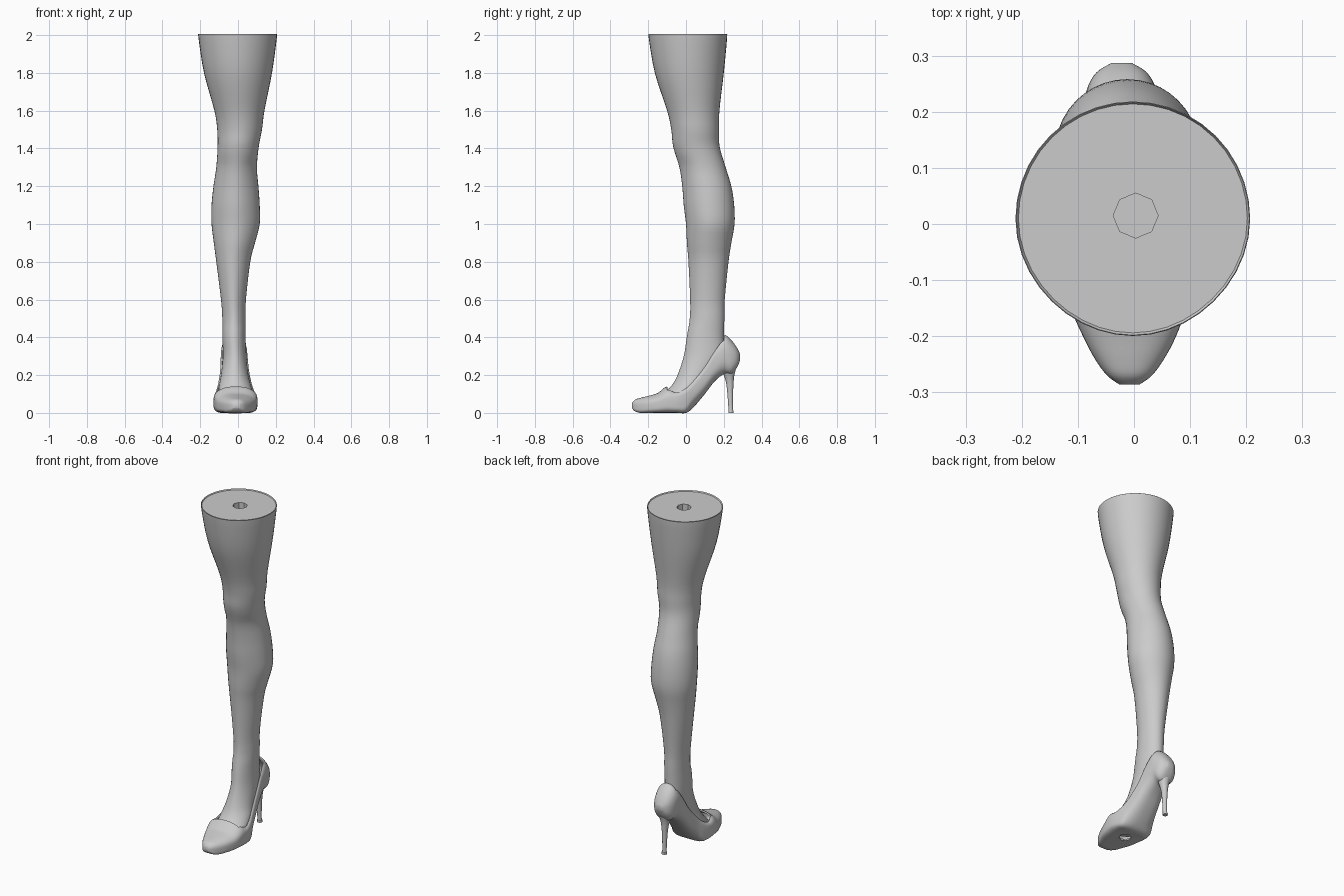
import bpy
import bmesh
from math import sin, cos, pi, radians, copysign

default_cube = bpy.data.objects.get("Cube")
if default_cube:
    bpy.data.objects.remove(default_cube, do_unlink=True)

# Single plain material
grey = bpy.data.materials.new("plain grey")
grey.use_nodes = True
grey.diffuse_color = (0.6, 0.6, 0.6, 1)
for node in grey.node_tree.nodes:
    if node.type == 'BSDF_PRINCIPLED':
        node.inputs["Base Color"].default_value = grey.diffuse_color
        node.inputs["Roughness"].default_value = 0.6


def smooth_rows(rows, steps):
    """Fill in rows between the given ones with a Catmull-Rom spline."""
    result = []
    last = len(rows) - 1
    for i in range(last):
        before, start = rows[max(i - 1, 0)], rows[i]
        end, after = rows[i + 1], rows[min(i + 2, last)]
        for s in range(steps):
            t = s / steps
            result.append([
                b + t * (c - a) / 2
                + t * t * (2 * a - 5 * b + 4 * c - d) / 2
                + t ** 3 * (3 * b - a - 3 * c + d) / 2
                for a, b, c, d in zip(before, start, end, after)])
    result.append(list(rows[-1]))
    return result


def power(value, exponent):
    return copysign(abs(value) ** exponent, value)


def angles(sides):
    return [2 * pi * k / sides for k in range(sides)]


def activate(obj):
    bpy.ops.object.select_all(action='DESELECT')
    obj.select_set(True)
    bpy.context.view_layer.objects.active = obj


def loft(name, rings, open_rule=None):
    """Skin closed rings, cap both ends and cut away faces matching open_rule."""
    bm = bmesh.new()
    loops = [[bm.verts.new(p) for p in ring] for ring in rings]
    sides = len(rings[0])
    opening = []
    for i, (low, high) in enumerate(zip(loops, loops[1:])):
        for k in range(sides):
            n = (k + 1) % sides
            face = bm.faces.new((low[k], low[n], high[n], high[k]))
            if open_rule and open_rule(face, k / sides):
                opening.append(face)
    bm.faces.new(loops[0])
    bm.faces.new(loops[-1])
    bmesh.ops.recalc_face_normals(bm, faces=bm.faces)
    bmesh.ops.delete(bm, geom=opening, context='FACES')
    mesh = bpy.data.meshes.new(name)
    bm.to_mesh(mesh)
    bm.free()
    mesh.materials.append(grey)
    obj = bpy.data.objects.new(name, mesh)
    bpy.context.collection.objects.link(obj)
    return obj


def drill(obj, x, y, z, radius, depth):
    """Cut an eight-sided socket centred on the given height."""
    bpy.ops.mesh.primitive_cylinder_add(
        vertices=8, radius=radius, depth=depth, location=(x, y, z))
    cutter = bpy.context.object
    cutter.hide_render = True
    cutter.data.materials.append(grey)
    activate(obj)
    mod = obj.modifiers.new("socket", 'BOOLEAN')
    mod.operation = 'DIFFERENCE'
    mod.solver = 'EXACT'
    mod.object = cutter
    bpy.ops.object.modifier_apply(modifier=mod.name)
    bpy.data.objects.remove(cutter, do_unlink=True)


def shade(obj, angle=40):
    activate(obj)
    bpy.ops.object.shade_smooth_by_angle(angle=radians(angle))


# Leg and foot: height, right edge, left edge, front edge, back edge
leg_rows = [
    (0.04, -.09, .07, -.15, 0),
    (0.08, -.1, .08, -.14, .04),
    (0.14, -.1, .07, -.08, .1),
    (0.2, -.09, .055, -.045, .14),
    (0.3, -.08, .045, -.012, .2),
    (0.4, -.083, .04, .004, .2),
    (0.5, -.083, .04, .02, .203),
    (0.6, -.09, .042, .022, .205),
    (0.8, -.115, .065, .013, .225),
    (0.9, -.128, .09, .005, .24),
    (1, -.14, .115, 0, .257),
    (1.1, -.14, .115, -.012, .255),
    (1.2, -.13, .108, -.02, .24),
    (1.3, -.115, .1, -.035, .21),
    (1.41, -.108, .11, -.068, .178),
    (1.5, -.11, .127, -.078, .175),
    (1.6, -.125, .14, -.1, .177),
    (1.8, -.18, .18, -.165, .2),
    (1.99, -.21, .206, -.198, .218),
    (2, -.206, .202, -.194, .214),
]
leg_rings = []
for z, right, left, front, back in smooth_rows(leg_rows, 4):
    ring = []
    # The lower leg narrows toward the shin
    shin = 0.16 if 0.45 < z < 1.35 else 0.05
    for a in angles(40):
        narrowing = 1 - shin * max(0, -sin(a)) ** 2
        ring.append(((left + right) / 2 + (left - right) / 2 * cos(a) * narrowing,
                     (front + back) / 2 + (back - front) / 2 * sin(a), z))
    leg_rings.append(ring)
leg = loft("leg", leg_rings)
drill(leg, .003, .015, 2, .04, .6)
shade(leg)

# Shoe: y, centre x, half width, underside, top
shoe_rows = [
    (-.286, -.008, .018, .025, .052),
    (-.27, -.008, .04, .008, .07),
    (-.24, -.008, .062, 0, .08),
    (-.2, -.008, .083, 0, .09),
    (-.15, -.01, .103, 0, .105),
    (-.1, -.012, .114, 0, .14),
    (-.05, -.014, .115, 0, .115),
    (0, -.015, .105, 0, .14),
    (.04, -.016, .092, .03, .18),
    (.1, -.018, .078, .1, .255),
    (.15, -.02, .072, .165, .335),
    (.2, -.021, .069, .205, .41),
    (.24, -.022, .062, .205, .385),
    (.27, -.022, .045, .24, .345),
    (.287, -.022, .018, .28, .31),
]


def with_roundness(row):
    y = row[0]
    top = 0.45 if -.09 < y < .19 else 0.85
    bottom = 0.4 if y < .02 else 0.75
    return (*row, top, bottom)


shoe_rings = []
for y, x, half, low, high, top, bottom in smooth_rows(
        [with_roundness(r) for r in shoe_rows], 4):
    ring = []
    for a in angles(40):
        e = top if sin(a) > 0 else bottom
        ring.append((x + half * power(cos(a), e), y,
                     (low + high) / 2 + (high - low) / 2 * power(sin(a), e)))
    shoe_rings.append(ring)


def throat(face, turn):
    """Top strip between the vamp edge and the heel counter."""
    y = face.calc_center_median().y
    return -.095 < y < .195 and 0.12 < turn < 0.36


shoe = loft("shoe_upper", shoe_rings, throat)
activate(shoe)
wall = shoe.modifiers.new("wall", 'SOLIDIFY')
wall.thickness = 0.008
wall.offset = -1
bpy.ops.object.modifier_apply(modifier=wall.name)
drill(shoe, -.012, -.09, 0, .034, .06)
shade(shoe, 50)

# Stiletto: height, centre y, half width, half depth
heel_rows = [
    (0, .238, .015, .014),
    (.012, .238, .015, .014),
    (.02, .237, .012, .012),
    (.1, .234, .014, .015),
    (.16, .232, .019, .02),
    (.2, .228, .028, .028),
    (.24, .226, .042, .04),
]
heel_rings = [[(-.022 + wide * cos(a), y + deep * sin(a), z) for a in angles(20)]
              for z, y, wide, deep in smooth_rows(heel_rows, 3)]
shade(loft("stiletto_heel", heel_rings))
